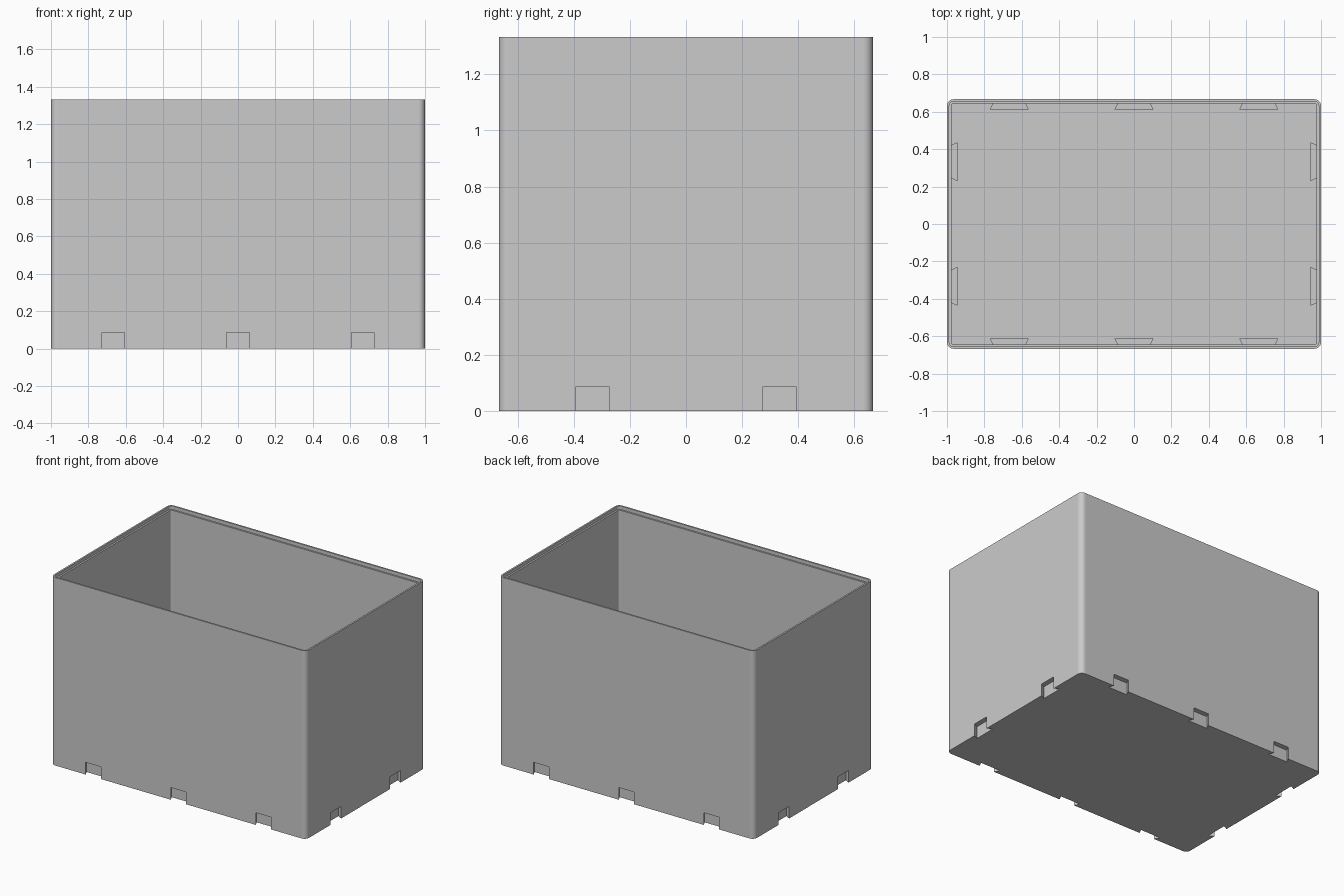
import bpy, bmesh, math
from mathutils import Matrix

if "Cube" in bpy.data.objects:
    bpy.data.objects.remove(bpy.data.objects["Cube"], do_unlink=True)

HX, HY, H = 1.0, 0.667, 1.333     # half width, half depth, height
WALL, RIM, FLOOR = 0.024, 0.012, 0.024
RADIUS, STEPS = 0.035, 8

grey = bpy.data.materials.new("light grey plastic")
grey.use_nodes = True
grey.diffuse_color = (0.6, 0.6, 0.6, 1)
grey.node_tree.nodes["Principled BSDF"].inputs["Base Color"].default_value = (0.6, 0.6, 0.6, 1)


def finish(bm, name):
    bmesh.ops.recalc_face_normals(bm, faces=bm.faces)
    mesh = bpy.data.meshes.new(name)
    bm.to_mesh(mesh)
    bm.free()
    mesh.materials.append(grey)
    obj = bpy.data.objects.new(name, mesh)
    bpy.context.collection.objects.link(obj)
    return obj


def rounded_ring(bm, inset, z):
    """Rounded rectangle of vertices, inset from the outer wall."""
    r = RADIUS - inset
    cx, cy = HX - RADIUS, HY - RADIUS
    ring = []
    for q, (sx, sy) in enumerate(((1, 1), (-1, 1), (-1, -1), (1, -1))):
        for i in range(STEPS + 1):
            a = (q + i / STEPS) * math.pi / 2
            ring.append(bm.verts.new((sx * cx + r * math.cos(a), sy * cy + r * math.sin(a), z)))
    return ring


def dovetails(name, d0, w0, d1, w1, z0, z1):
    """Dovetail blocks round the base: half width w0 at depth d0, w1 at d1."""
    bm = bmesh.new()
    spots = []
    for x in (-0.667, 0, 0.667):
        spots += [(x, -HY, 0), (x, HY, math.pi)]
    for y in (-0.333, 0.333):
        spots += [(HX, y, math.pi / 2), (-HX, y, -math.pi / 2)]
    for x, y, turn in spots:
        verts = [bm.verts.new(p + (z0,)) for p in ((-w0, d0), (w0, d0), (w1, d1), (-w1, d1))]
        face = bm.faces.new(verts)
        ext = bmesh.ops.extrude_face_region(bm, geom=[face])
        top = [g for g in ext["geom"] if isinstance(g, bmesh.types.BMVert)]
        bmesh.ops.translate(bm, verts=top, vec=(0, 0, z1 - z0))
        bmesh.ops.transform(bm, verts=verts + top,
                            matrix=Matrix.Translation((x, y, 0)) @ Matrix.Rotation(turn, 4, "Z"))
    return finish(bm, name)


# Open box: outer wall, stepped rim, inner wall and floor
bm = bmesh.new()
profile = ((0, 0), (0, H), (RIM, H), (RIM, H - 0.024), (WALL, H - 0.024), (WALL, FLOOR))
rings = [rounded_ring(bm, inset, z) for inset, z in profile]
for a, b in zip(rings, rings[1:]):
    for i in range(len(a)):
        j = (i + 1) % len(a)
        bm.faces.new((a[i], a[j], b[j], b[i]))
bm.faces.new(rings[0])
bm.faces.new(rings[-1])
box = finish(bm, "open_box")

# Inner housings are added, then the connector slots are cut from outside
housings = dovetails("slot_housings", 0.012, 0.083, 0.055, 0.104, 0.01, 0.108)
slots = dovetails("slot_cutters", -0.02, 0.05, 0.035, 0.078, -0.05, 0.086)

bpy.context.view_layer.objects.active = box
for helper, operation in ((housings, "UNION"), (slots, "DIFFERENCE")):
    helper.hide_render = True
    mod = box.modifiers.new(helper.name, "BOOLEAN")
    mod.operation, mod.object, mod.solver = operation, helper, "EXACT"
    bpy.ops.object.modifier_apply(modifier=mod.name)
    bpy.data.objects.remove(helper, do_unlink=True)

# Smooth only the rounded vertical corners
for poly in box.data.polygons:
    n = poly.normal
    at_corner = abs(poly.center.x) > HX - RADIUS and abs(poly.center.y) > HY - RADIUS
    poly.use_smooth = at_corner and abs(n.z) < 0.1
